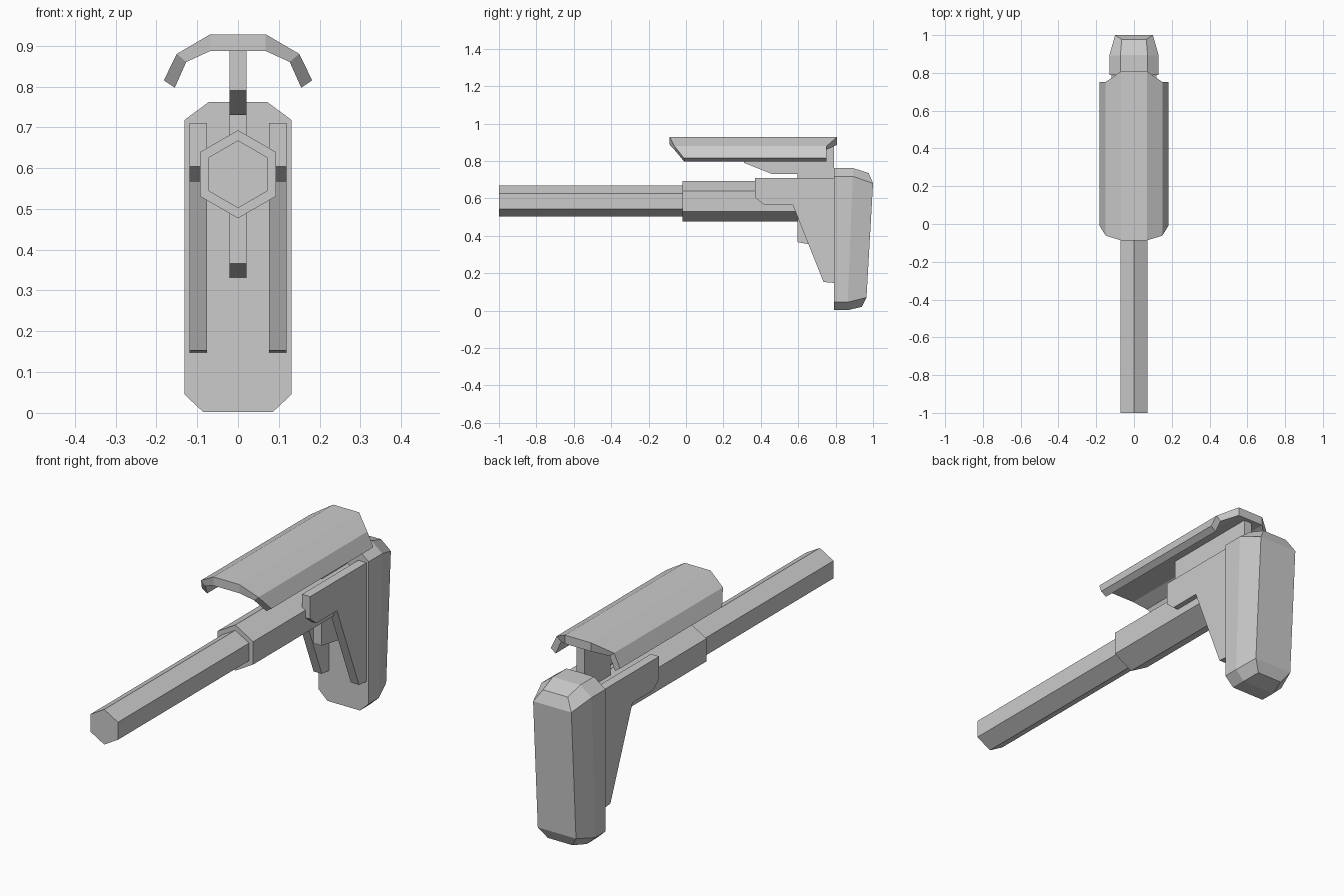
import bpy
import bmesh
import math

cube = bpy.data.objects.get("Cube")
if cube:
    bpy.data.objects.remove(cube, do_unlink=True)

grey = bpy.data.materials.new("plain grey")
grey.use_nodes = True
GREY = (0.6, 0.6, 0.6, 1.0)
grey.diffuse_color = GREY
grey.node_tree.nodes["Principled BSDF"].inputs["Base Color"].default_value = GREY


def loft(name, rings, end_faces=True):
    """Skin a series of equal-length point rings and close both ends."""
    bm = bmesh.new()
    loops = [[bm.verts.new(p) for p in ring] for ring in rings]
    count = len(rings[0])
    for a, b in zip(loops, loops[1:]):
        for i in range(count):
            j = (i + 1) % count
            bm.faces.new((a[i], a[j], b[j], b[i]))
    if end_faces is True:
        bm.faces.new(loops[0])
        bm.faces.new(loops[-1])
    else:
        for k in (0, -1):
            for ids in end_faces[k]:
                bm.faces.new([loops[k][i] for i in ids])
    bmesh.ops.recalc_face_normals(bm, faces=bm.faces)
    mesh = bpy.data.meshes.new(name)
    bm.to_mesh(mesh)
    bm.free()
    mesh.materials.append(grey)
    obj = bpy.data.objects.new(name, mesh)
    bpy.context.collection.objects.link(obj)
    return obj


def hex_bar(name, radius, y0, y1):
    ring = [(radius * math.sin(i * math.pi / 3), radius * math.cos(i * math.pi / 3))
            for i in range(6)]
    return loft(name, [[(x, y, 0.585 + z) for x, z in ring] for y in (y0, y1)])


def plate(name, profile, x0, x1):
    return loft(name, [[(x, y, z) for y, z in profile] for x in (x0, x1)])


def mirrored(half):
    """Complete a right-half point list with its reflection, in ring order."""
    return half + [(-x, y, z) for x, y, z in reversed(half)]


# Hexagonal tube and the thicker sleeve around its rear
hex_bar("buffer_tube", 0.083, -1.0, 0.0)
hex_bar("tube_sleeve", 0.108, -0.02, 0.79)

# Central web: cheek support above, gusset below
web = [(0.31, 0.887), (0.31, 0.79), (0.46, 0.73), (0.595, 0.73),
       (0.595, 0.366), (0.79, 0.332), (0.79, 0.887)]
plate("center_web", web, -0.021, 0.021)

# Side brackets
bracket = [(0.37, 0.71), (0.37, 0.604), (0.415, 0.567), (0.57, 0.567),
           (0.735, 0.153), (0.79, 0.148), (0.79, 0.71)]
for side, s in (("left", 1), ("right", -1)):
    plate(side + "_bracket", bracket, s * 0.076, s * 0.119)

# Butt pad: straight front slab, then tapering to a leaning back face
outline = [(0.072, 0.762), (0.131, 0.718), (0.131, 0.045), (0.085, 0.002)]
front = mirrored([(x, 0.79, z) for x, z in outline])
middle = mirrored([(x, 0.863 + 0.04 * z, z) for x, z in outline])
back = mirrored([(0.065, 0.977, 0.735), (0.1, 1.0, 0.68),
                 (0.1, 0.965, 0.07), (0.065, 0.94, 0.02)])
loft("butt_pad", [front, middle, back],
     {0: [range(8)], -1: [(7, 0, 1, 6), (6, 1, 2, 5), (5, 2, 3, 4)]})

# Curved cheek rest: a bent sheet with angled ends
outer = [(0.068, 0.928), (0.15, 0.88), (0.182, 0.815)]
inner = [(0.068, 0.887), (0.127, 0.86), (0.155, 0.797)]


def cheek_ring(ends):
    top = [(x, y, z) for (x, z), y in zip(outer, ends)]
    under = [(x, y, z) for (x, z), y in zip(inner, ends)]
    left_top = [(-x, y, z) for x, y, z in reversed(top)]
    left_under = [(-x, y, z) for x, y, z in under]
    return left_top + top + under[::-1] + left_under


strips = [(i, i + 1, 10 - i, 11 - i) for i in range(5)]
loft("cheek_rest",
     [cheek_ring((-0.087, -0.062, -0.01)), cheek_ring((0.808, 0.752, 0.752))],
     {0: strips, -1: strips})
